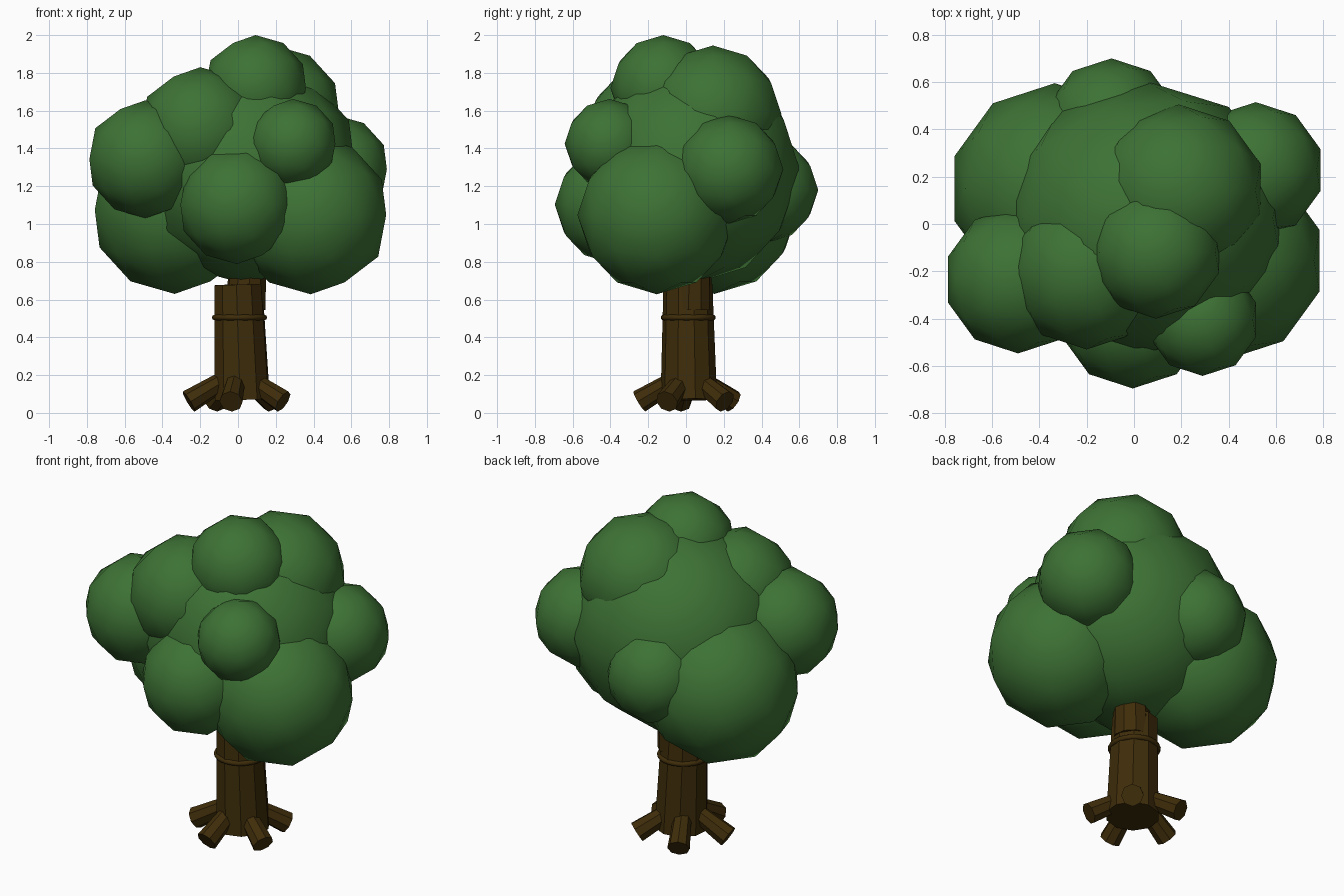
import bpy, math
from mathutils import Vector

if "Cube" in bpy.data.objects:
    bpy.data.objects.remove(bpy.data.objects["Cube"])

def material(name, rgb):
    m = bpy.data.materials.new(name)
    m.diffuse_color = (*rgb, 1)
    m.use_nodes = True
    m.node_tree.nodes["Principled BSDF"].inputs["Base Color"].default_value = m.diffuse_color
    return m

leaf = material("leaf green", (0.047, 0.168, 0.035))
bark = material("bark brown", (0.049, 0.026, 0.003))

def finish(name, mat, smooth=False):
    ob = bpy.context.object
    ob.name = name
    ob.data.materials.append(mat)
    if smooth:
        bpy.ops.object.shade_smooth()
    return ob

def limb(name, a, b, ra, rb, sides):
    """Tapered flat-sided cylinder from a to b."""
    a, b = Vector(a), Vector(b)
    d = b - a
    bpy.ops.mesh.primitive_cone_add(vertices=sides, radius1=ra, radius2=rb,
                                    depth=d.length, location=(a + b) / 2)
    bpy.context.object.rotation_euler = d.to_track_quat('Z', 'Y').to_euler()
    return finish(name, bark)

# Foliage clumps: x, y, z, radius
clumps = {
    "crown_core": (0.045, 0.025, 1.28, 0.6),
    "clump_low_right": (0.385, -0.155, 1.048, 0.42),
    "clump_low_left": (-0.335, 0.15, 1.075, 0.445),
    "clump_front": (-0.005, -0.38, 1.103, 0.315),
    "clump_front_small": (0.29, -0.405, 1.425, 0.237),
    "clump_left": (-0.49, -0.235, 1.343, 0.312),
    "clump_right": (0.515, 0.228, 1.29, 0.287),
    "clump_back": (-0.095, 0.42, 1.18, 0.28),
    "clump_top": (0.093, -0.12, 1.72, 0.28),
    "clump_top_back": (0.19, 0.143, 1.583, 0.362),
    "clump_top_left": (-0.2, -0.2, 1.5, 0.33),
}
for name, (x, y, z, r) in clumps.items():
    bpy.ops.mesh.primitive_ico_sphere_add(subdivisions=2, radius=r, location=(x, y, z))
    ob = finish(name, leaf, True)
    if name == "crown_core":
        ob.scale = (1.01, 0.967, 1.0)

# Trunk in two leaning sections
limb("trunk_lower", (0.023, 0.015, 0.07), (0.002, 0.01, 0.68), 0.15, 0.13, 10)
limb("trunk_upper", (0.04, 0.03, 0.55), (0.06, 0.04, 1.0), 0.108, 0.09, 10)

# Ring round the trunk
bpy.ops.mesh.primitive_torus_add(major_segments=24, minor_segments=8, major_radius=0.131,
                                 minor_radius=0.015, location=(0.008, 0.012, 0.505))
finish("trunk_ring", bark, True)

# Five splayed roots
for i in range(5):
    t = math.radians(-98 + 72 * i)
    c, s = math.cos(t), math.sin(t)
    limb(f"root_{i + 1}", (0.08 * c, 0.015 + 0.08 * s, 0.17),
         (0.265 * c, 0.015 + 0.265 * s, 0.06), 0.05, 0.062, 8)
